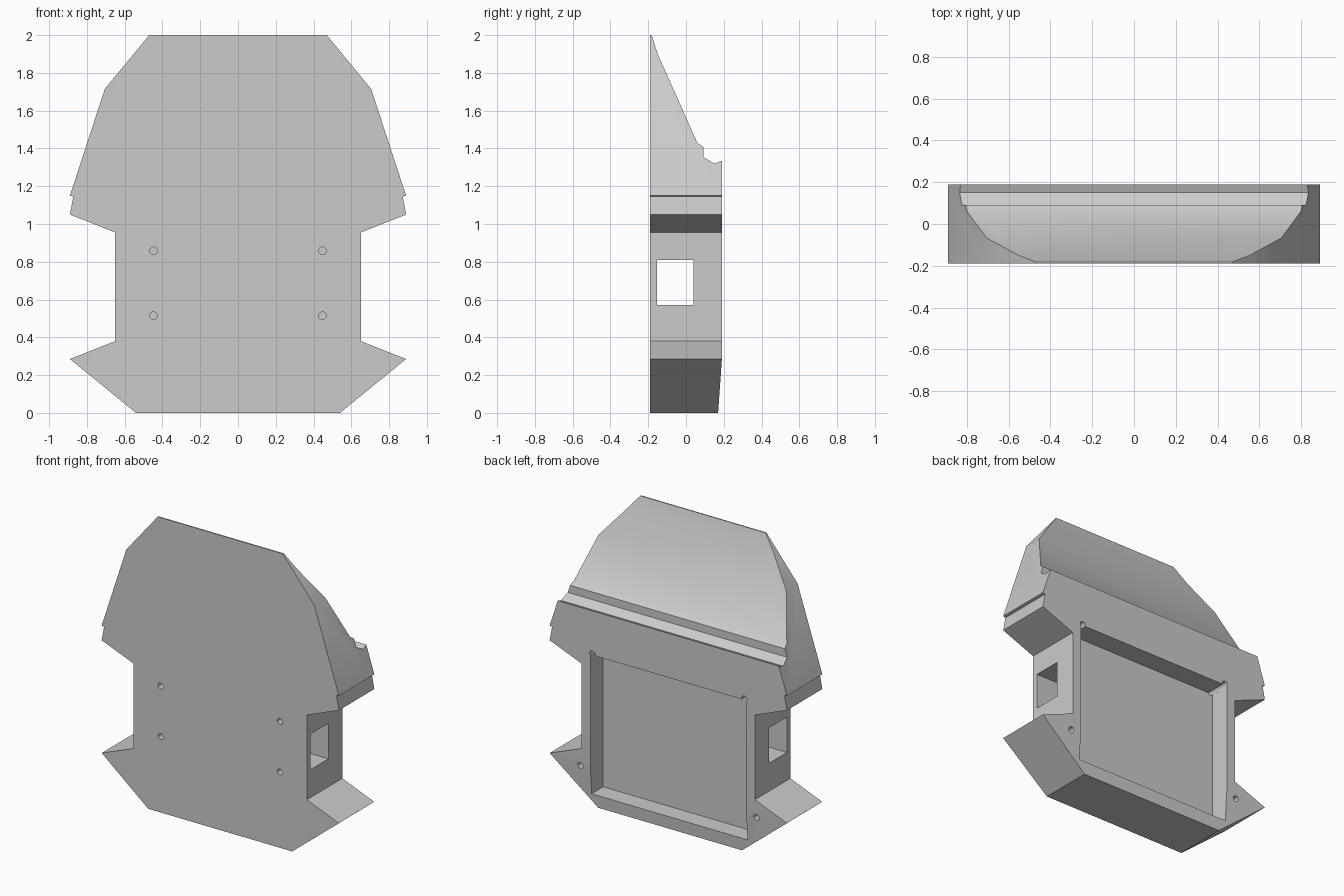
import bpy, bmesh, math

cube = bpy.data.objects.get("Cube")
if cube:
    bpy.data.objects.remove(cube, do_unlink=True)

grey = bpy.data.materials.new("plain grey")
grey.use_nodes = True
grey.diffuse_color = (0.6, 0.6, 0.6, 1)
grey.node_tree.nodes["Principled BSDF"].inputs["Base Color"].default_value = (0.6, 0.6, 0.6, 1)


def finish(bm, name):
    bmesh.ops.recalc_face_normals(bm, faces=bm.faces)
    mesh = bpy.data.meshes.new(name)
    bm.to_mesh(mesh)
    bm.free()
    obj = bpy.data.objects.new(name, mesh)
    bpy.context.collection.objects.link(obj)
    mesh.materials.append(grey)
    return obj


def prism(name, points, start, depth):
    """Extrude a closed loop of 3D points along a vector."""
    bm = bmesh.new()
    verts = [bm.verts.new([p[i] + start[i] for i in range(3)]) for p in points]
    face = bm.faces.new(verts)
    moved = bmesh.ops.extrude_face_region(bm, geom=[face])["geom"]
    bmesh.ops.translate(bm, vec=depth, verts=[g for g in moved if isinstance(g, bmesh.types.BMVert)])
    return finish(bm, name)


def box(name, x, y, z):
    loop = [(x[0], y[0], z[0]), (x[1], y[0], z[0]), (x[1], y[0], z[1]), (x[0], y[0], z[1])]
    return prism(name, loop, (0, 0, 0), (0, y[1] - y[0], 0))


def pin(name, x, z, y0, y1, radius=0.02, sides=24):
    loop = [(x + radius * math.cos(math.tau * i / sides), y0,
             z + radius * math.sin(math.tau * i / sides)) for i in range(sides)]
    return prism(name, loop, (0, 0, 0), (0, y1 - y0, 0))


def combine(body, cutter, operation="DIFFERENCE"):
    cutter.hide_render = True
    mod = body.modifiers.new("cut", "BOOLEAN")
    mod.operation = operation
    mod.solver = "EXACT"
    mod.object = cutter
    bpy.context.view_layer.objects.active = body
    bpy.ops.object.modifier_apply(modifier=mod.name)
    bpy.data.objects.remove(cutter, do_unlink=True)


# Body: mirrored front outline trimmed by the side profile
half = [(0.54, 0), (0.89, 0.285), (0.65, 0.38), (0.65, 0.955), (0.89, 1.05),
        (0.872, 1.145), (0.89, 1.15), (0.705, 1.715), (0.47, 2)]
outline = half + [(-x, z) for x, z in reversed(half)]
body = prism("armour_body", [(x, 0, z) for x, z in outline], (0, -0.3, 0), (0, 0.6, 0))

profile = [(-0.19, -0.1), (0.163, -0.1), (0.19, 0.285), (0.19, 1.335), (0.15, 1.32),
           (0.092, 1.355), (0.092, 1.408), (0.06, 1.43), (-0.15, 1.9), (-0.188, 2.02), (-0.19, 2.1)]
combine(body, prism("side_profile", [(0, y, z) for y, z in profile], (-1, 0, 0), (2, 0, 0)), "INTERSECT")

# Recess in the back and the slot running from side to side
combine(body, box("back_recess", (-0.585, 0.585), (0.052, 0.3), (0.085, 1.035)))
combine(body, box("side_slot", (-1, 1), (-0.153, 0.04), (0.57, 0.81)))

# Blind screw holes in front and back
for side in (-1, 1):
    for z in (0.515, 0.858):
        combine(body, pin("front_hole", side * 0.447, z, -0.3, -0.08))
    for x, z in ((0.57, 1.043), (0.66, 0.262)):
        combine(body, pin("back_hole", side * x, z, 0.0, 0.3))

# Soft shading across shallow bends only
bpy.ops.object.select_all(action="DESELECT")
body.select_set(True)
bpy.context.view_layer.objects.active = body
bpy.ops.object.shade_smooth_by_angle(angle=math.radians(33))
